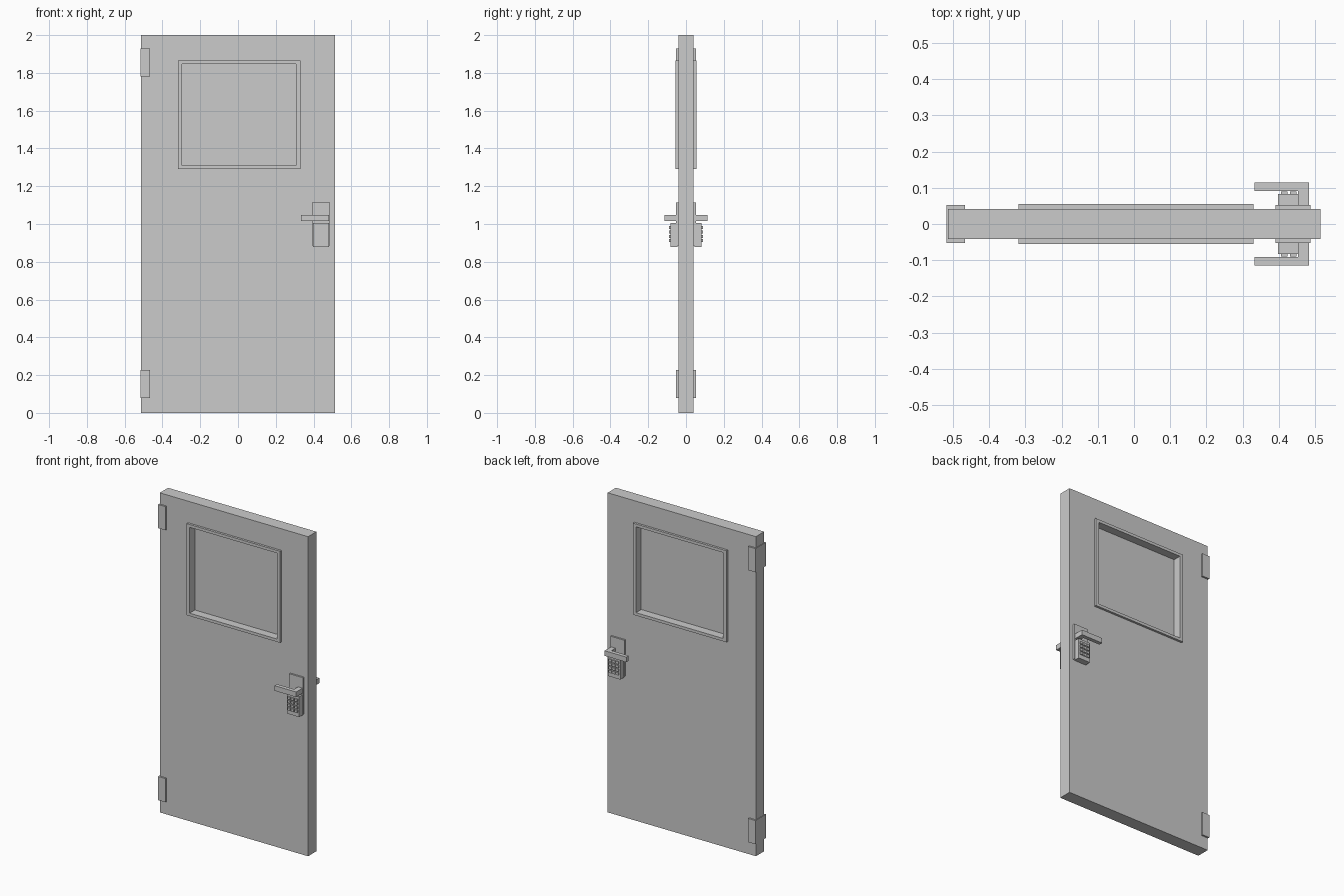
import bpy, bmesh

if "Cube" in bpy.data.objects:
    bpy.data.objects.remove(bpy.data.objects["Cube"])


def boxes(name, items):
    """One object made of axis-aligned boxes (x0, x1, y0, y1, z0, z1)."""
    bm = bmesh.new()
    for x0, x1, y0, y1, z0, z1 in items:
        vs = bmesh.ops.create_cube(bm, size=1)["verts"]
        for v in vs:
            v.co.x = x1 if v.co.x > 0 else x0
            v.co.y = y1 if v.co.y > 0 else y0
            v.co.z = z1 if v.co.z > 0 else z0
    me = bpy.data.meshes.new(name)
    bm.to_mesh(me)
    bm.free()
    ob = bpy.data.objects.new(name, me)
    bpy.context.collection.objects.link(ob)
    return ob


def ring(name, outer, inner, y):
    """Rectangular frame with a rectangular opening, extruded from -y to y."""
    bm = bmesh.new()
    loops = []
    for yy in (-y, y):
        for x0, x1, z0, z1 in (outer, inner):
            loops.append([bm.verts.new((a, yy, b)) for a, b in
                          ((x0, z0), (x1, z0), (x1, z1), (x0, z1))])
    fo, fi, bo, bi = loops
    for a, b in ((fo, fi), (fi, bi), (bi, bo), (bo, fo)):
        for i in range(4):
            j = (i + 1) % 4
            bm.faces.new((a[i], a[j], b[j], b[i]))
    bmesh.ops.recalc_face_normals(bm, faces=bm.faces)
    me = bpy.data.meshes.new(name)
    bm.to_mesh(me)
    bm.free()
    ob = bpy.data.objects.new(name, me)
    bpy.context.collection.objects.link(ob)
    return ob


# Door leaf with window opening, raised frame and central pane
opening = (-0.296, 0.308, 1.31, 1.847)
frame = (-0.318, 0.33, 1.292, 1.865)
ring("door_leaf", (-0.513, 0.514, 0, 2), frame, 0.041)
ring("window_frame", frame, opening, 0.055)
boxes("window_pane", [(opening[0], opening[1], -0.003, 0.003, opening[2], opening[3])])

# Hinges wrapping the left edge
for name, z in (("upper_hinge", 1.782), ("lower_hinge", 0.08)):
    boxes(name, [(-0.517, -0.466, -0.052, 0.052, z, z + 0.148)])

# Lock set on both faces
for side, s in (("front", -1), ("back", 1)):
    def b(x0, x1, d0, d1, z0, z1):
        return (x0, x1, min(s * d0, s * d1), max(s * d0, s * d1), z0, z1)

    boxes(side + "_lock_plate", [b(0.391, 0.487, 0.041, 0.052, 0.885, 1.114)])
    boxes(side + "_keypad", [b(0.397, 0.482, 0.045, 0.083, 0.878, 1.006)])
    boxes(side + "_buttons",
          [b(x - 0.009, x + 0.009, 0.08, 0.09, z - 0.008, z + 0.008)
           for x in (0.415, 0.439, 0.463) for z in (0.981, 0.958, 0.935, 0.912)])
    boxes(side + "_lever", [b(0.333, 0.483, 0.091, 0.115, 1.016, 1.048)])
    boxes(side + "_lever_neck", [b(0.452, 0.483, 0.05, 0.092, 1.016, 1.048)])
